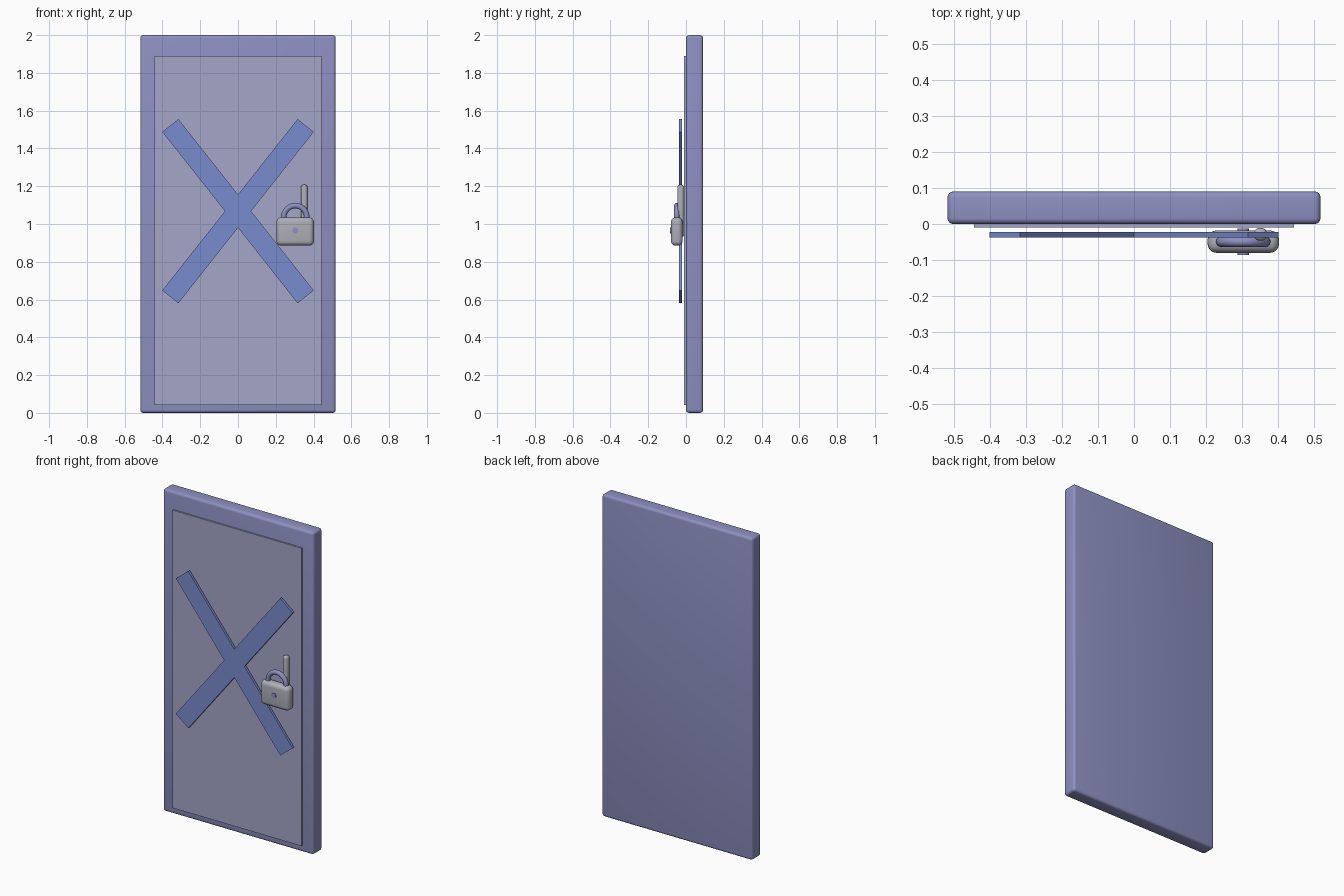
import bpy, bmesh, math
from mathutils import Matrix, Vector

if "Cube" in bpy.data.objects:
    bpy.data.objects.remove(bpy.data.objects["Cube"], do_unlink=True)


def material(name, rgb):
    m = bpy.data.materials.new(name)
    m.use_nodes = True
    color = (*rgb, 1.0)
    m.diffuse_color = color
    m.node_tree.nodes["Principled BSDF"].inputs["Base Color"].default_value = color
    return m


violet = material("muted violet", (0.27, 0.28, 0.54))
pale = material("pale violet grey", (0.37, 0.38, 0.58))
blue = material("cornflower blue", (0.19, 0.26, 0.62))
steel = material("light steel", (0.42, 0.42, 0.48))


def finish(name, bm, mat, smooth=True):
    mesh = bpy.data.meshes.new(name)
    bmesh.ops.recalc_face_normals(bm, faces=bm.faces)
    bm.to_mesh(mesh)
    bm.free()
    mesh.materials.append(mat)
    ob = bpy.data.objects.new(name, mesh)
    bpy.context.collection.objects.link(ob)
    if smooth:
        bpy.ops.object.select_all(action="DESELECT")
        ob.select_set(True)
        bpy.context.view_layer.objects.active = ob
        bpy.ops.object.shade_smooth_by_angle(angle=math.radians(35))
    return ob


def box(name, low, high, mat, bevel=0.0, segments=4):
    low, high = Vector(low), Vector(high)
    bm = bmesh.new()
    bmesh.ops.create_cube(bm, size=1)
    for v in bm.verts:
        v.co = (low + high) / 2 + v.co * (high - low)
    if bevel:
        bmesh.ops.bevel(bm, geom=bm.edges[:], offset=bevel, segments=segments,
                        profile=0.5, affect="EDGES", clamp_overlap=True)
    return finish(name, bm, mat, smooth=bevel > 0)


# Door slab and thin front panel
box("door_slab", (-0.517, 0, 0), (0.517, 0.09, 2), violet, 0.016)
box("front_panel", (-0.443, -0.01, 0.042), (0.443, 0.005, 1.89), pale)

# Crossed bars as one extruded outline: two corners per arm and a notch between arms
slope = math.radians(51.7)
half_len, half_wid = 0.578, 0.0545
along = Vector((math.cos(slope), math.sin(slope)))
across = Vector((-along.y, along.x))
a = along * half_len - across * half_wid
b = along * half_len + across * half_wid
quarter = [Vector((half_wid / along.y, 0)), a, b, Vector((0, half_wid / along.x))]
upper = quarter + [Vector((-p.x, p.y)) for p in reversed(quarter[:3])]
outline = upper + [Vector((p.x, -p.y)) for p in reversed(upper[1:-1])]
bm = bmesh.new()
face = bm.faces.new([bm.verts.new((p.x, -0.037, 1.068 + p.y)) for p in outline])
back = bmesh.ops.extrude_face_region(bm, geom=[face])
bmesh.ops.translate(bm, vec=(0, 0.015, 0),
                    verts=[g for g in back["geom"] if isinstance(g, bmesh.types.BMVert)])
finish("crossed_bars", bm, blue, smooth=False)

# Door handle behind the padlock
box("door_handle", (0.333, -0.046, 0.93), (0.368, -0.011, 1.208), steel, 0.014)

# Padlock body
lock_x, lock_y = 0.303, -0.049
box("padlock_body", (lock_x - 0.099, lock_y - 0.031, 0.885),
    (lock_x + 0.099, lock_y + 0.031, 1.035), steel, 0.025, 5)

# Keyhole pin running through the body
bm = bmesh.new()
bmesh.ops.create_cone(bm, cap_ends=True, segments=20, radius1=0.016, radius2=0.016, depth=0.074,
                      matrix=Matrix.Translation((lock_x, lock_y, 0.966))
                      @ Matrix.Rotation(math.pi / 2, 4, "X"))
finish("keyhole_pin", bm, violet)

# Shackle: round tube swept along a half circle with short legs
radius, tube, steps, sides = 0.061, 0.0145, 24, 12
path = [(Vector((lock_x + radius, lock_y, 0.99)), 0.0)]
for i in range(steps + 1):
    t = math.pi * i / steps
    path.append((Vector((lock_x + radius * math.cos(t), lock_y, 1.036 + radius * math.sin(t))), t))
path.append((Vector((lock_x - radius, lock_y, 0.99)), math.pi))
bm = bmesh.new()
rings = []
for center, t in path:
    out = Vector((math.cos(t), 0, math.sin(t)))
    ring = []
    for k in range(sides):
        s = 2 * math.pi * k / sides
        ring.append(bm.verts.new(center + tube * (out * math.cos(s) + Vector((0, math.sin(s), 0)))))
    rings.append(ring)
for r0, r1 in zip(rings, rings[1:]):
    for k in range(sides):
        n = (k + 1) % sides
        bm.faces.new((r0[k], r0[n], r1[n], r1[k]))
bm.faces.new(rings[0])
bm.faces.new(rings[-1])
finish("padlock_shackle", bm, violet)
